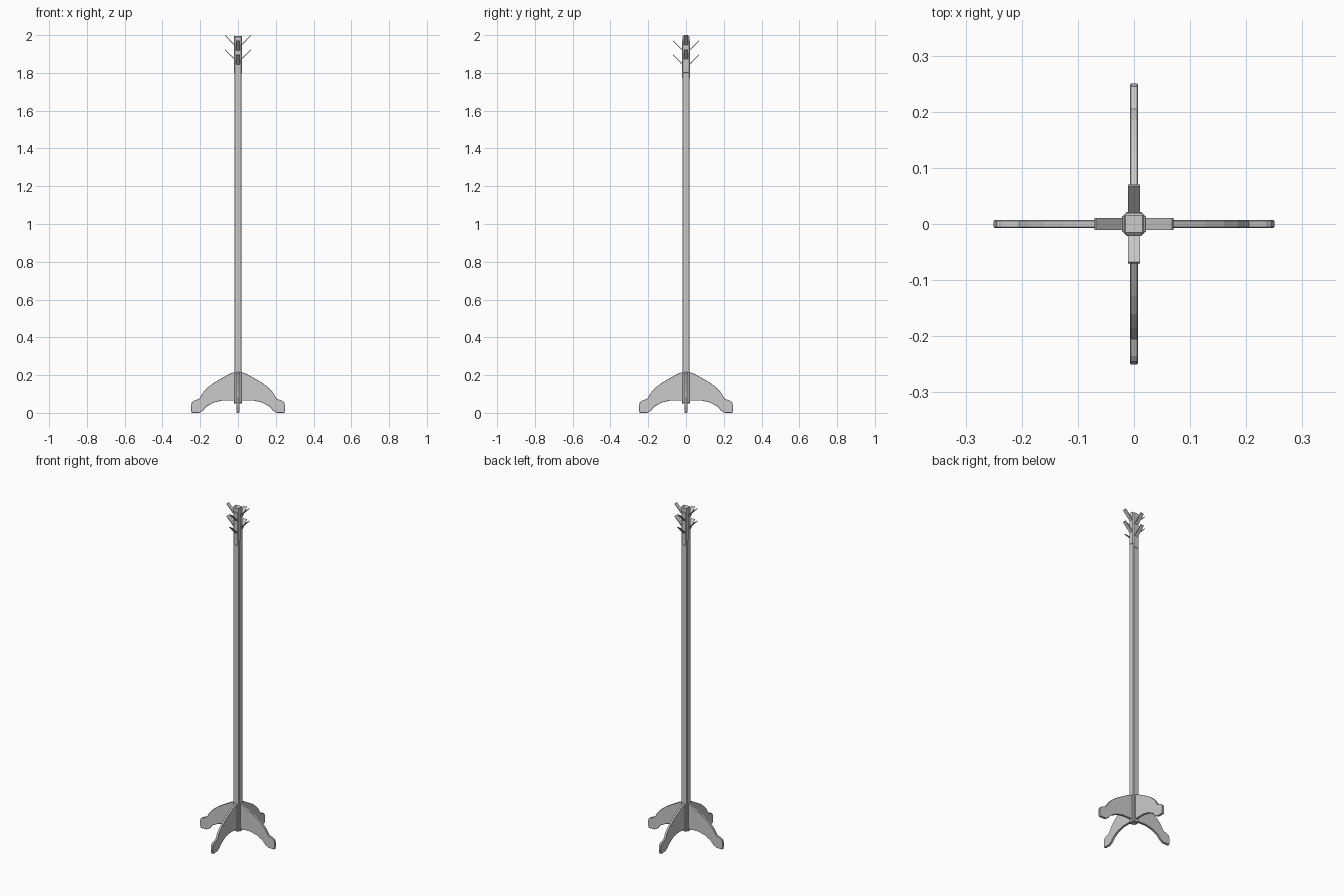
import bpy, math
from mathutils import Matrix

if "Cube" in bpy.data.objects:
    bpy.data.objects.remove(bpy.data.objects["Cube"])


def make(name, verts, faces, turn=0.0, bevel=0.0):
    me = bpy.data.meshes.new(name)
    me.from_pydata(verts, [], faces)
    me.transform(Matrix.Rotation(turn, 4, 'Z'))
    ob = bpy.data.objects.new(name, me)
    bpy.context.collection.objects.link(ob)
    if bevel:
        b = ob.modifiers.new("bevel", 'BEVEL')
        b.width, b.segments, b.limit_method = bevel, 1, 'ANGLE'
        b.angle_limit = math.radians(50)
    return ob


def slab(name, profile, half, turn=0.0, bevel=0.0):
    """Extrude an x-z profile to both sides of y = 0, then turn it about z."""
    n = len(profile)
    verts = [(x, s * half, z) for s in (-1, 1) for x, z in profile]
    faces = [tuple(range(n)), tuple(range(2 * n - 1, n - 1, -1))]
    faces += [(i, i + n, (i + 1) % n + n, (i + 1) % n) for i in range(n)]
    return make(name, verts, faces, turn, bevel)


# Chamfered square pole
slab("pole", [(-.019, .05), (.019, .05), (.019, 1.995), (-.019, 1.995)], .019, bevel=.004)

# Curved leg outline, counter-clockwise from the inner bottom corner
leg = [(.015, .065), (.085, .065), (.127, .055), (.165, .035), (.185, .012),
       (.205, 0), (.246, 0), (.25, .03), (.245, .055), (.235, .063), (.205, .075),
       (.185, .108), (.16, .135), (.127, .16), (.08, .187), (.045, .207), (.015, .218)]

for i in range(4):
    turn = i * math.pi / 2
    slab(f"leg_{i + 1}", leg, .0068, turn, .0015)
    # Leg mounting strip on the pole face
    slab(f"leg_plate_{i + 1}", [(.017, .05), (.0215, .05), (.0215, .216), (.017, .216)],
         .011, turn, .001)
    # Hook strip; the front and back ones sit lower
    drop = .028 * (i % 2)
    t = 2.0 - drop
    slab(f"hook_plate_{i + 1}", [(.017, t - .2), (.0215, t - .2), (.0215, t - .003), (.017, t - .003)],
         .014, turn, .001)
    # Two slanted flat hooks per face
    for j, z in enumerate((t, t - .075)):
        slab(f"hook_{i + 1}_{j + 1}",
             [(.018, z - .053), (.021, z - .053), (.07, z - .003), (.068, z), (.018, z - .049)],
             .011, turn)
